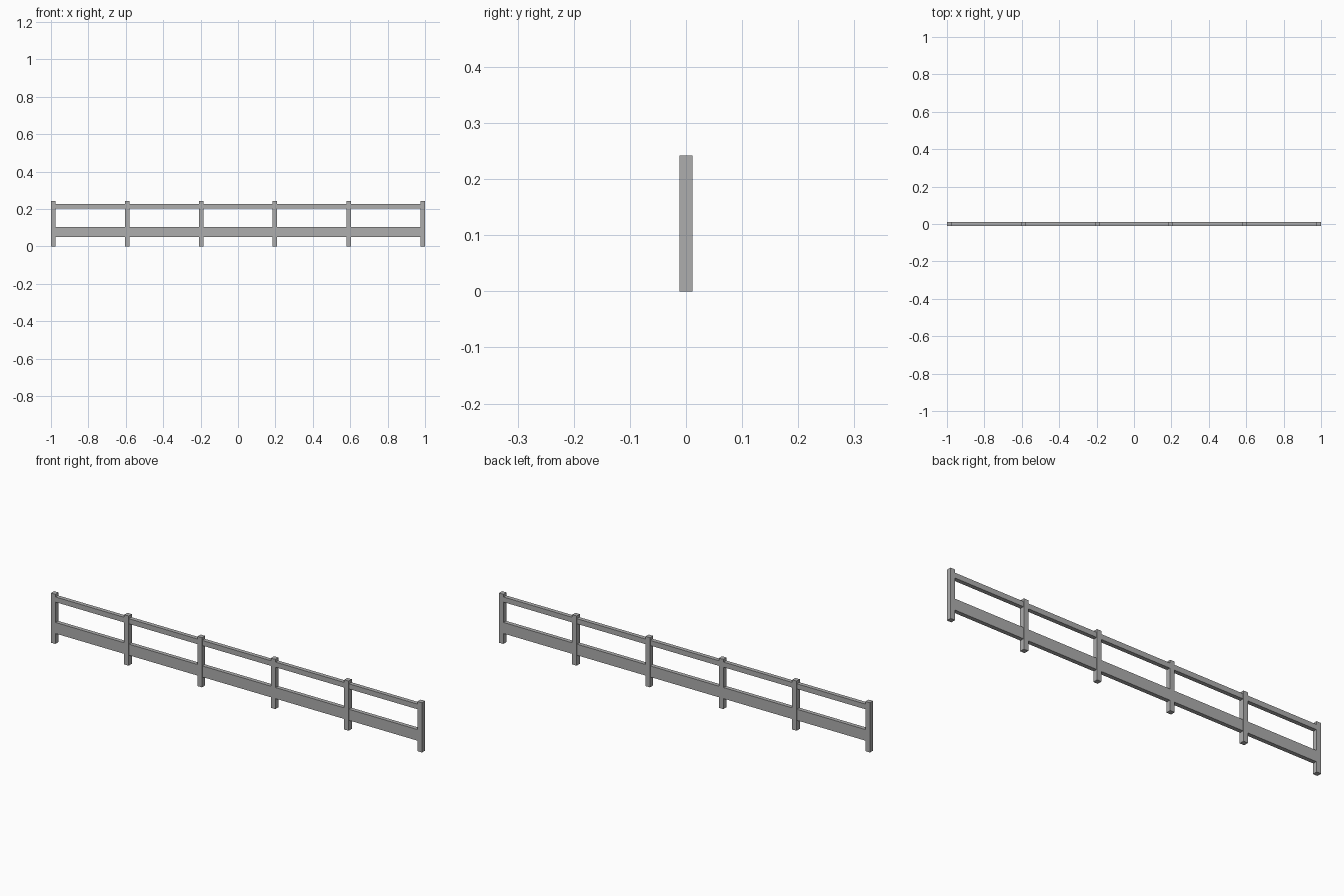
import bpy

if "Cube" in bpy.data.objects:
    bpy.data.objects.remove(bpy.data.objects["Cube"])

POSTS, HALF, HEIGHT = 6, 0.012, 0.242

grey = bpy.data.materials.new("dark_grey")
grey.diffuse_color = (0.42, 0.42, 0.42, 1)
grey.use_nodes = True
grey.node_tree.nodes["Principled BSDF"].inputs["Base Color"].default_value = grey.diffuse_color


def box(name, x0, x1, y, z0, z1):
    bpy.ops.mesh.primitive_cube_add(size=1, location=((x0 + x1) / 2, 0, (z0 + z1) / 2))
    o = bpy.context.object
    o.name = name
    o.scale = (x1 - x0, 2 * y, z1 - z0)
    bpy.ops.object.transform_apply(location=False, rotation=False, scale=True)
    o.data.materials.append(grey)
    return o


# Upright posts, evenly spaced
step = (2 - 2 * HALF) / (POSTS - 1)
centres = [-1 + HALF + i * step for i in range(POSTS)]
for i, x in enumerate(centres):
    box(f"post_{i + 1}", x - HALF, x + HALF, HALF, 0, HEIGHT)

# Handrail and wide lower board in each bay, set just inside the post faces
for i, (a, b) in enumerate(zip(centres, centres[1:])):
    box(f"top_rail_{i + 1}", a + HALF, b - HALF, 0.01, 0.203, 0.228)
    box(f"lower_board_{i + 1}", a + HALF, b - HALF, 0.01, 0.05, 0.104)
